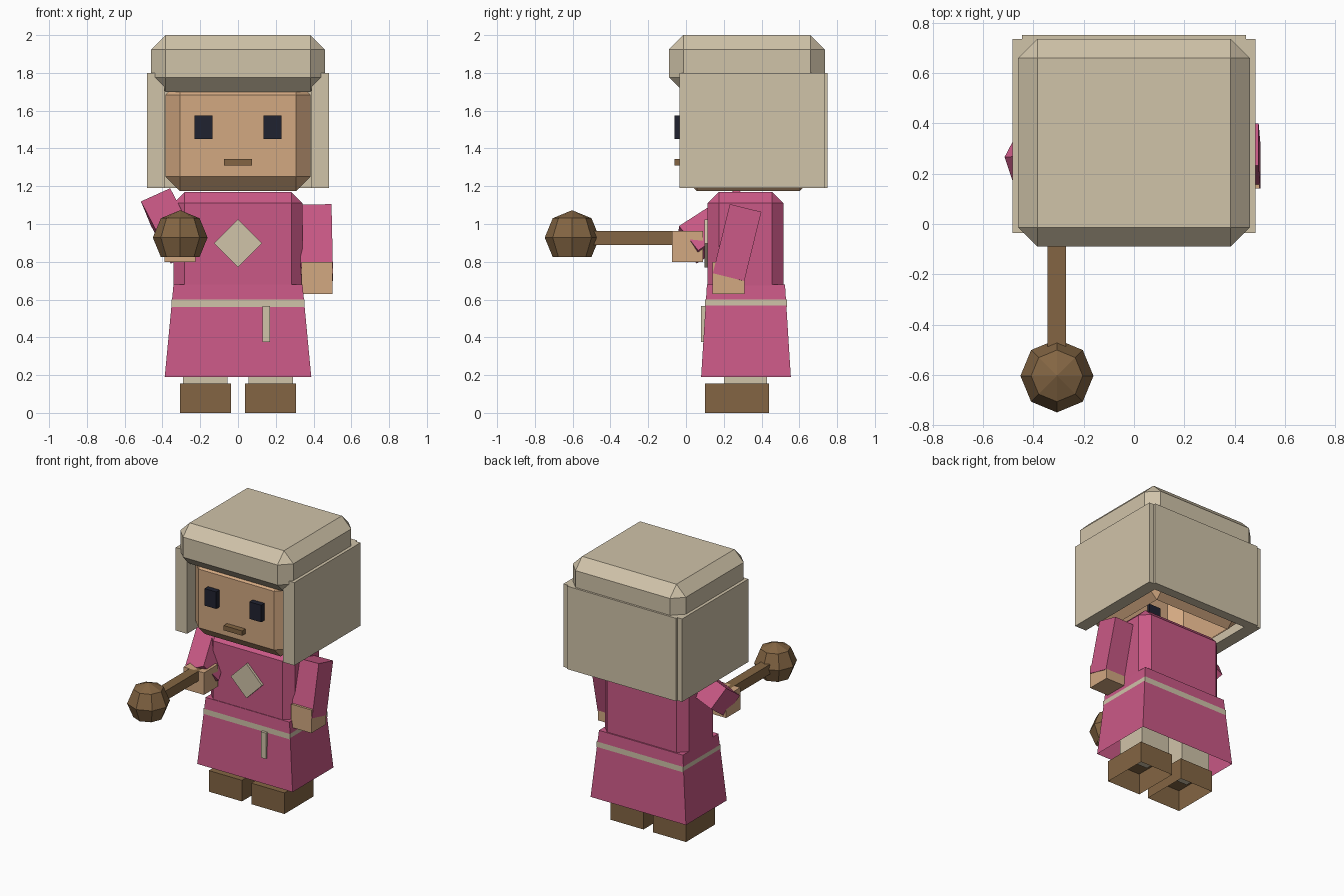
import bpy
import bmesh
import math
from mathutils import Matrix, Vector

cube = bpy.data.objects.get("Cube")
if cube:
    bpy.data.objects.remove(cube, do_unlink=True)


def make_material(name, rgb):
    linear = [((c / 255 + 0.055) / 1.055) ** 2.4 for c in rgb] + [1]
    mat = bpy.data.materials.new(name)
    mat.use_nodes = True
    mat.diffuse_color = linear
    mat.node_tree.nodes["Principled BSDF"].inputs["Base Color"].default_value = linear
    return mat


cream = make_material("cream cloth", (208, 195, 169))
pink = make_material("pink cloth", (202, 89, 134))
skin = make_material("skin", (210, 168, 129))
brown = make_material("brown wood", (131, 101, 67))
black = make_material("dark eyes", (32, 34, 48))


def finish(name, bm, mat, matrix=None):
    mesh = bpy.data.meshes.new(name)
    bm.to_mesh(mesh)
    bm.free()
    mesh.materials.append(mat)
    obj = bpy.data.objects.new(name, mesh)
    if matrix:
        obj.matrix_world = matrix
    bpy.context.collection.objects.link(obj)
    return obj


def box(name, mat, x, y, z, bevel=0, open_bottom=False, open_top=False, taper=None, matrix=None):
    """Box between (min, max) pairs; taper scales the top ring in x and y."""
    bm = bmesh.new()
    bmesh.ops.create_cube(bm, size=1)
    for v in bm.verts:
        scale = taper if taper and v.co.z > 0 else (1, 1)
        for i, (lo, hi) in enumerate((x, y, z)):
            half = (hi - lo) / 2 * (scale[i] if i < 2 else 1)
            v.co[i] = (lo + hi) / 2 + math.copysign(half, v.co[i])
    if bevel:
        bmesh.ops.bevel(bm, geom=bm.edges[:], offset=bevel, segments=1,
                        profile=0.5, affect='EDGES')
    bm.normal_update()
    gone = [f for f in bm.faces if (open_bottom and f.normal.z < -0.95)
            or (open_top and f.normal.z > 0.95)]
    bmesh.ops.delete(bm, geom=gone, context='FACES')
    return finish(name, bm, mat, matrix)


def pair(name, mat, x, y, z, **kw):
    """Left box and its mirror image on the right."""
    box("left_" + name, mat, x, y, z, **kw)
    box("right_" + name, mat, (-x[1], -x[0]), y, z, **kw)


# Head and face
box("head", skin, (-0.385, 0.385), (-0.02, 0.68), (1.175, 1.76), bevel=0.077, open_bottom=True)
pair("eye", black, (0.135, 0.23), (-0.06, 0.0), (1.45, 1.575))
box("mouth", brown, (-0.075, 0.075), (-0.06, 0.0), (1.31, 1.345))

# Hood
box("hood_top", cream, (-0.46, 0.46), (-0.09, 0.735), (1.70, 2.0), bevel=0.076)
pair("hood_side", cream, (0.39, 0.483), (-0.035, 0.735), (1.19, 1.8))
box("hood_back", cream, (-0.445, 0.445), (0.68, 0.75), (1.19, 1.8))

# Robe
box("torso", pink, (-0.342, 0.342), (0.115, 0.515), (0.61, 1.17), bevel=0.06)
box("skirt", pink, (-0.388, 0.388), (0.08, 0.555), (0.19, 0.68),
    taper=(0.88, 0.87), open_bottom=True)
box("belt", cream, (-0.352, 0.352), (0.1, 0.535), (0.56, 0.6), open_bottom=True, open_top=True)
box("belt_tail", cream, (0.13, 0.17), (0.08, 0.11), (0.375, 0.565))
box("chest_diamond", cream, (-0.09, 0.09), (-0.01, 0.01), (-0.09, 0.09),
    matrix=Matrix.Translation((0, 0.107, 0.897)) @ Matrix.Rotation(math.pi / 4, 4, 'Y'))

# Legs and boots
pair("leg", cream, (0.055, 0.29), (0.2, 0.43), (0.15, 0.5))
pair("boot", brown, (0.038, 0.308), (0.1, 0.44), (0, 0.155), open_bottom=True)


def sleeve(name, shoulder, wrist, side):
    """Square sleeve from shoulder to wrist, with its width along side."""
    a, b = Vector(shoulder), Vector(wrist)
    axis = (a - b).normalized()
    across = Vector(side)
    across = (across - axis * across.dot(axis)).normalized()
    depth = axis.cross(across)
    frame = Matrix((across, depth, axis)).transposed().to_4x4()
    box(name, pink, (-0.085, 0.085), (-0.086, 0.086), (0, (a - b).length),
        matrix=Matrix.Translation(b) @ frame)


# Arms and hands
sleeve("left_sleeve", (0.41, 0.315, 1.083), (0.418, 0.225, 0.717), (1, 0, 0))
box("left_hand", skin, (0.335, 0.499), (0.14, 0.31), (0.63, 0.8))
sleeve("right_sleeve", (-0.41, 0.32, 1.09), (-0.305, 0.01, 0.89), (0.92, 0, 0.38))
box("right_hand", skin, (-0.39, -0.225), (-0.075, 0.09), (0.8, 0.962))

# Club
box("club_shaft", brown, (-0.343, -0.27), (-0.52, 0.02), (0.89, 0.962))
bm = bmesh.new()
bmesh.ops.create_uvsphere(bm, u_segments=8, v_segments=4, radius=0.145)
bmesh.ops.delete(bm, geom=[v for v in bm.verts if v.co.z < -0.14], context='VERTS')
finish("club_head", bm, brown, Matrix.Translation((-0.306, -0.603, 0.928)))
